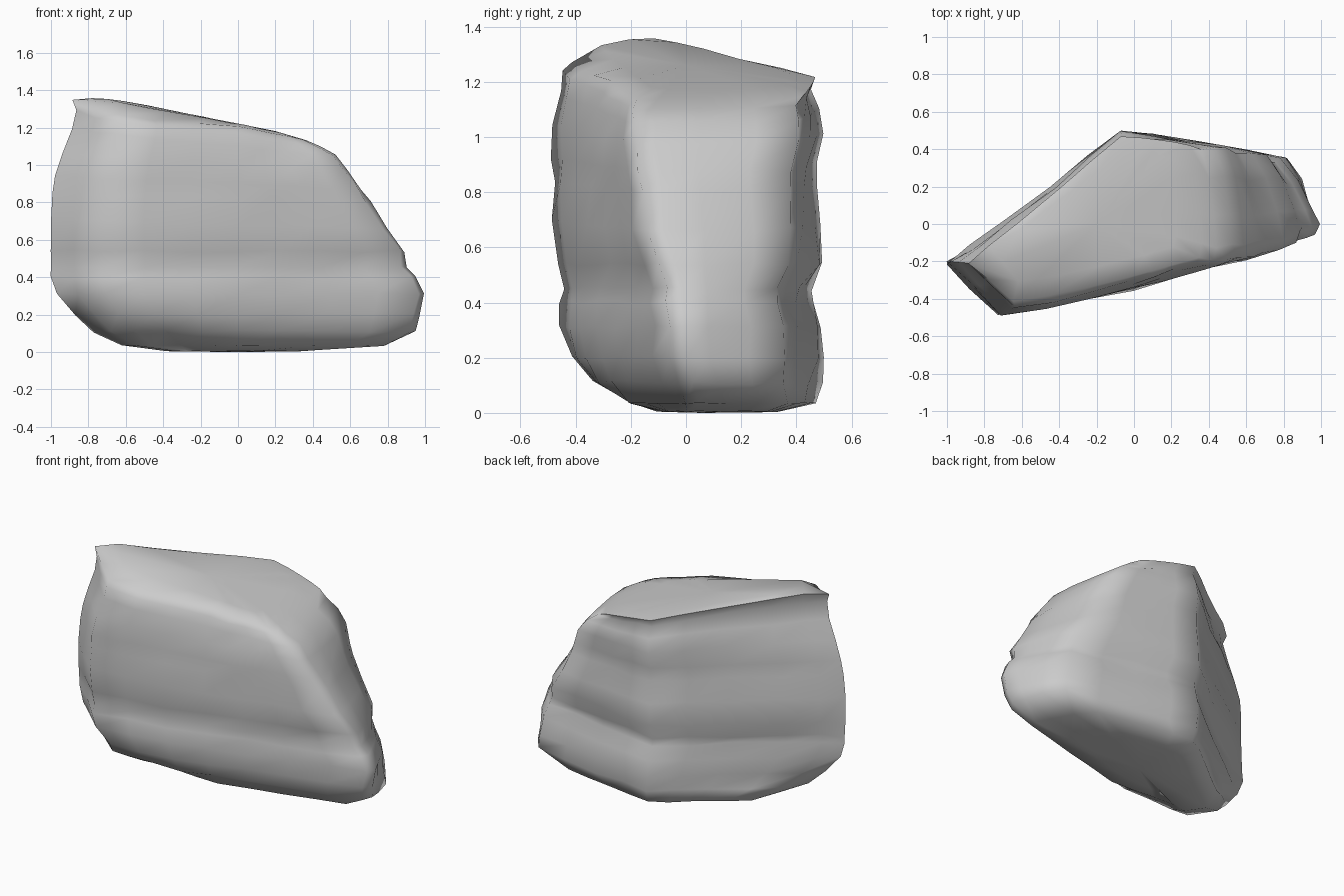
import bpy, bmesh, math, random

if "Cube" in bpy.data.objects:
    bpy.data.objects.remove(bpy.data.objects["Cube"])

random.seed(4)


def interp(pts, x):
    """Piecewise linear lookup."""
    if x <= pts[0][0]:
        return pts[0][1]
    for (x0, y0), (x1, y1) in zip(pts, pts[1:]):
        if x <= x1:
            return y0 + (y1 - y0) * (x - x0) / (x1 - x0)
    return pts[-1][1]


# Plan outline of the boulder: front wall and back wall
FRONT = [(-1, -.22), (-.73, -.49), (-.4, -.445), (0, -.35), (1, -.08)]
BACK = [(-1, -.20), (-.45, .21), (-.08, .5), (.15, .48), (.82, .36), (1, .31)]

# How far the back right corner reaches at each height
BACK_RIGHT = [(0, .32), (.035, .72), (.11, 1), (.2, .98), (.31, .95), (.4, .92), (.44, .90),
              (.53, .87), (.68, .77), (.82, .69), (.9, .66), (1.01, .6), (1.1, .53),
              (1.165, .44), (1.205, .36), (1.22, .22)]

# Points around one ring: (x, 0 = front wall .. 1 = back wall)
AROUND = [(-1, .5)] + [(x, 0) for x in (-.88, -.73, -.5, -.25, 0, .25, .5, .75, .97)]
AROUND += [(1, .12), (.97, .4), (.91, .75)]
AROUND += [(x, 1) for x in (.82, .6, .35, .12, -.08, -.25, -.45, -.7, -.88)]

# Rings: z, tilt, left extent, right extent, front inset, back inset,
# front left drop, left clip, front left undercut
RINGS = [
    (.005, 0, .38, .32, .27, .16, 0, 1, .25),
    (.035, 0, .62, .80, .14, .03, 0, 1, .3),
    (.11, 0, .77, .94, .07, .01, 0, .7, .12),
    (.20, 0, .87, .97, .04, .01, 0, .4, .04),
    (.31, 0, .97, 1, .03, .01, 0, 0, .01),
    (.40, 0, 1, .955, .035, .045, 0, 0, 0),
    (.45, 0, 1, .90, .04, .045, 0, 0, 0),
    (.54, 0, 1, .895, .02, .01, 0, 0, 0),
    (.68, .02, 1, .80, 0, .01, 0, 0, 0),
    (.82, .03, .99, .71, .01, .035, 0, 0, 0),
    (.90, .04, .98, .66, .01, .03, 0, 0, 0),
    (1.01, .06, .94, .58, .015, .01, 0, 0, 0),
    (1.10, .10, .89, .52, .03, .025, 0, 0, 0),
    (1.165, .16, .865, .44, .045, .05, .03, .3, 0),
    (1.205, .195, .885, .36, .075, .03, .06, .3, 0),
    (1.22, .2, .70, .22, .17, .12, .01, 1, 0),
]

bm = bmesh.new()
rings = []
for i, (z, tilt, left, right, fi, bi, drop, clip, cut) in enumerate(RINGS):
    ring = []
    for x0, t in AROUND:
        reach = right + (interp(BACK_RIGHT, z) - right) * t
        x = x0 * (left if x0 < 0 else reach)
        # Clipped ends keep to the walls, scaled ends keep their point
        u = x0 + (x - x0) * clip if x0 < 0 else x
        f, b = interp(FRONT, u), interp(BACK, u)
        room = (b - f) * .45
        f, b = f + min(fi + cut * max(0, -x), room), b - min(bi, room)
        y = f + t * (b - f)
        sink = drop * (1 - t) * min(1, max(0, -x * 2))
        j = .01 if 1 < i < 14 else .003
        ring.append(bm.verts.new((x + random.uniform(-.003, .003),
                                  y + random.uniform(-j, j),
                                  max(0, z - tilt * x - sink
                                      + random.uniform(-j, j) * .8))))
    rings.append(ring)

# Walls between rings
n = len(AROUND)
for lo, hi in zip(rings, rings[1:]):
    for k in range(n):
        m = (k + 1) % n
        bm.faces.new((lo[k], lo[m], hi[m], hi[k]))

# Underside and top
base = bm.verts.new((.02, .06, 0))
peak = bm.verts.new((-.2, 0, 1.26))
for k in range(n):
    m = (k + 1) % n
    bm.faces.new((rings[0][m], rings[0][k], base))
    bm.faces.new((rings[-1][k], rings[-1][m], peak))
bmesh.ops.recalc_face_normals(bm, faces=bm.faces)

mesh = bpy.data.meshes.new("boulder")
bm.to_mesh(mesh)
bm.free()
boulder = bpy.data.objects.new("boulder", mesh)
bpy.context.collection.objects.link(boulder)

stone = bpy.data.materials.new("stone_grey")
stone.diffuse_color = (.6, .6, .6, 1)
stone.use_nodes = True
stone.node_tree.nodes["Principled BSDF"].inputs["Base Color"].default_value = stone.diffuse_color
mesh.materials.append(stone)

bpy.context.view_layer.objects.active = boulder
boulder.select_set(True)
bpy.ops.object.shade_smooth_by_angle(angle=math.radians(75))
